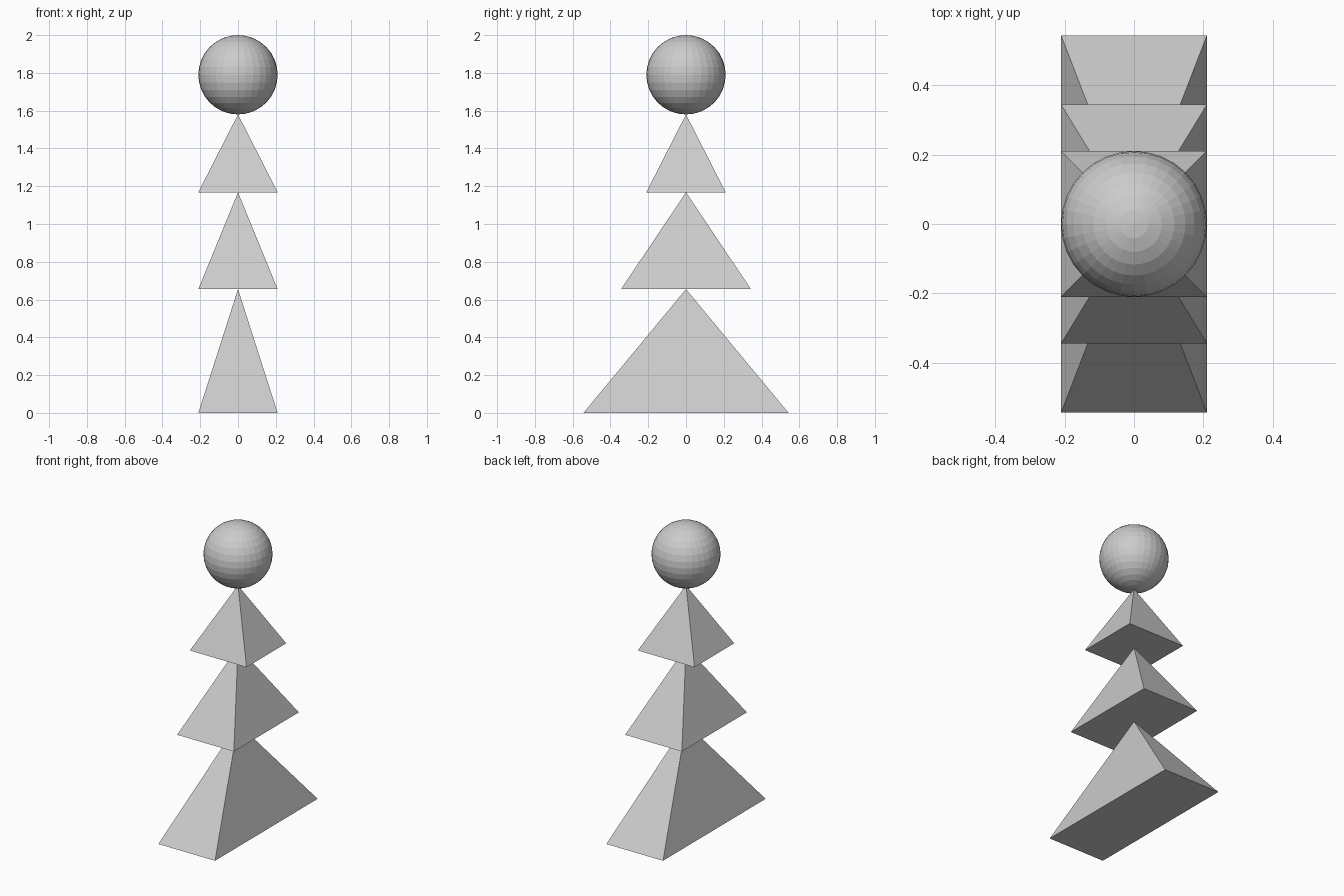
import bpy, bmesh
from math import radians, sqrt
from mathutils import Matrix

if "Cube" in bpy.data.objects:
    bpy.data.objects.remove(bpy.data.objects["Cube"])


def make_object(name, bm):
    mesh = bpy.data.meshes.new(name)
    bm.to_mesh(mesh)
    bm.free()
    obj = bpy.data.objects.new(name, mesh)
    bpy.context.collection.objects.link(obj)
    return obj


def pyramid(name, half_x, half_y, z0, z1):
    bm = bmesh.new()
    place = (Matrix.Translation((0, 0, (z0 + z1) / 2))
             @ Matrix.Diagonal((half_x, half_y, z1 - z0, 1))
             @ Matrix.Rotation(radians(45), 4, 'Z'))
    bmesh.ops.create_cone(bm, cap_ends=True, segments=4, radius1=sqrt(2),
                          radius2=0, depth=1, matrix=place)
    bmesh.ops.remove_doubles(bm, verts=bm.verts, dist=0.0001)
    bmesh.ops.recalc_face_normals(bm, faces=bm.faces)
    return make_object(name, bm)


# Three stacked pyramids: same width, getting shallower in depth upwards
HALF_X = 0.21
for name, half_y, z0, z1 in (("lower_pyramid", 0.543, 0.0, 0.655),
                             ("middle_pyramid", 0.344, 0.655, 1.168),
                             ("upper_pyramid", 0.21, 1.168, 1.58)):
    pyramid(name, HALF_X, half_y, z0, z1)

# Faceted ball balanced on the top point
bm = bmesh.new()
bmesh.ops.create_uvsphere(bm, u_segments=32, v_segments=16, radius=0.21,
                          matrix=Matrix.Translation((0, 0, 1.79)))
make_object("top_ball", bm)
